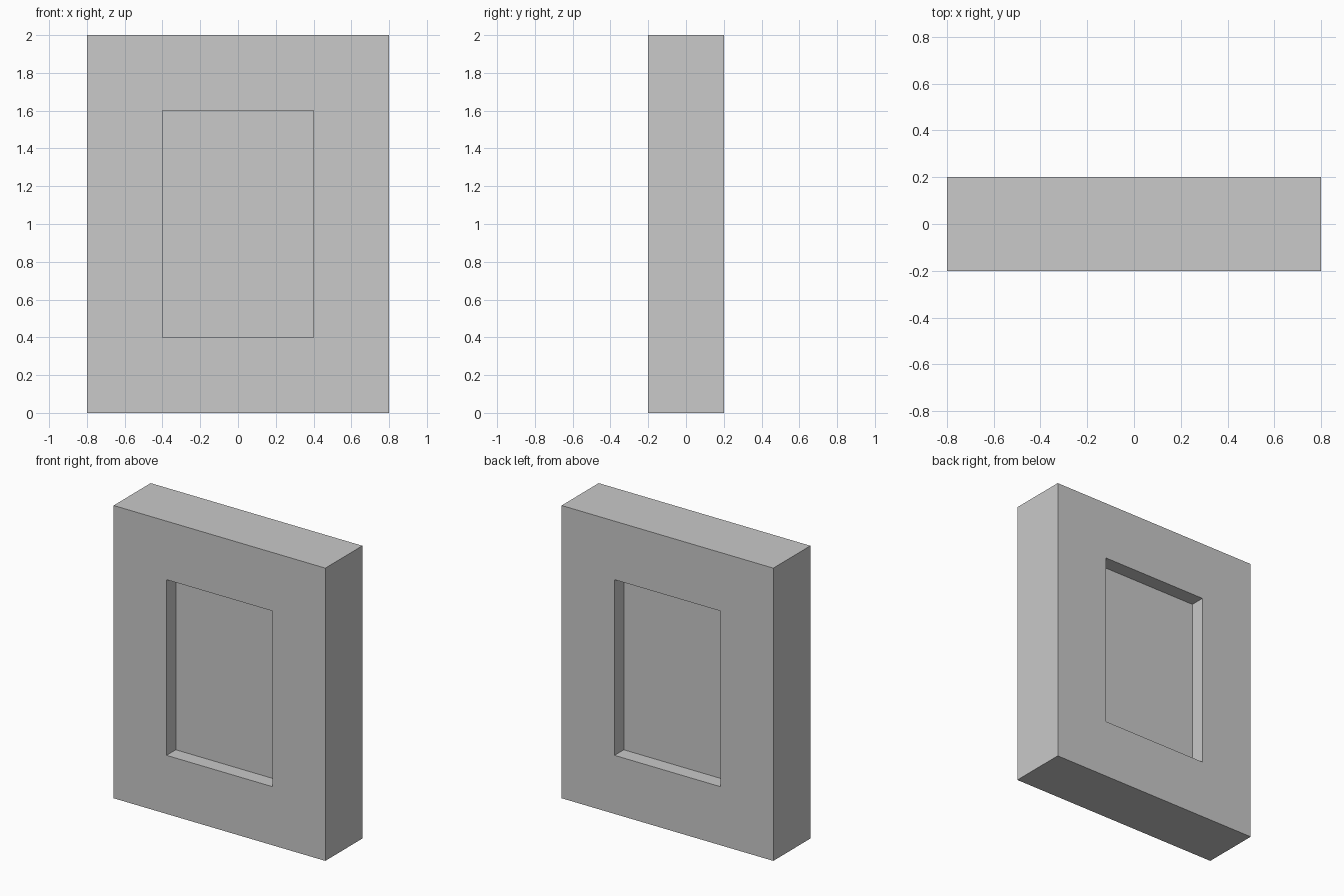
import bpy
import bmesh
from mathutils import Matrix, Vector

cube = bpy.data.objects.get("Cube")
if cube:
    bpy.data.objects.remove(cube, do_unlink=True)

WIDTH, DEPTH, HEIGHT = 1.6, 0.4, 2.0
BORDER, RECESS = 0.4, 0.1

# Plain grey for the whole slab
grey = bpy.data.materials.new("plain_grey")
grey.use_nodes = True
colour = (0.588, 0.588, 0.588, 1)
grey.diffuse_color = colour
grey.node_tree.nodes["Principled BSDF"].inputs["Base Color"].default_value = colour

# Slab standing on the ground
bm = bmesh.new()
bmesh.ops.create_cube(bm, size=1, matrix=Matrix.Translation((0, 0, HEIGHT / 2))
                      @ Matrix.Diagonal((WIDTH, DEPTH, HEIGHT, 1)))
bm.normal_update()

# Sunken rectangular panel with straight walls on the front and the back
for side in (-1, 1):
    panel = max(bm.faces, key=lambda f: f.normal.y * side)
    bmesh.ops.inset_region(bm, faces=[panel], thickness=BORDER, use_even_offset=True)
    panel = bmesh.ops.extrude_discrete_faces(bm, faces=[panel])["faces"][0]
    bmesh.ops.translate(bm, verts=panel.verts[:], vec=Vector((0, -side * RECESS, 0)))
    bm.normal_update()

mesh = bpy.data.meshes.new("recessed_panel")
bm.to_mesh(mesh)
bm.free()
mesh.materials.append(grey)
slab = bpy.data.objects.new("recessed_panel", mesh)
bpy.context.collection.objects.link(slab)
